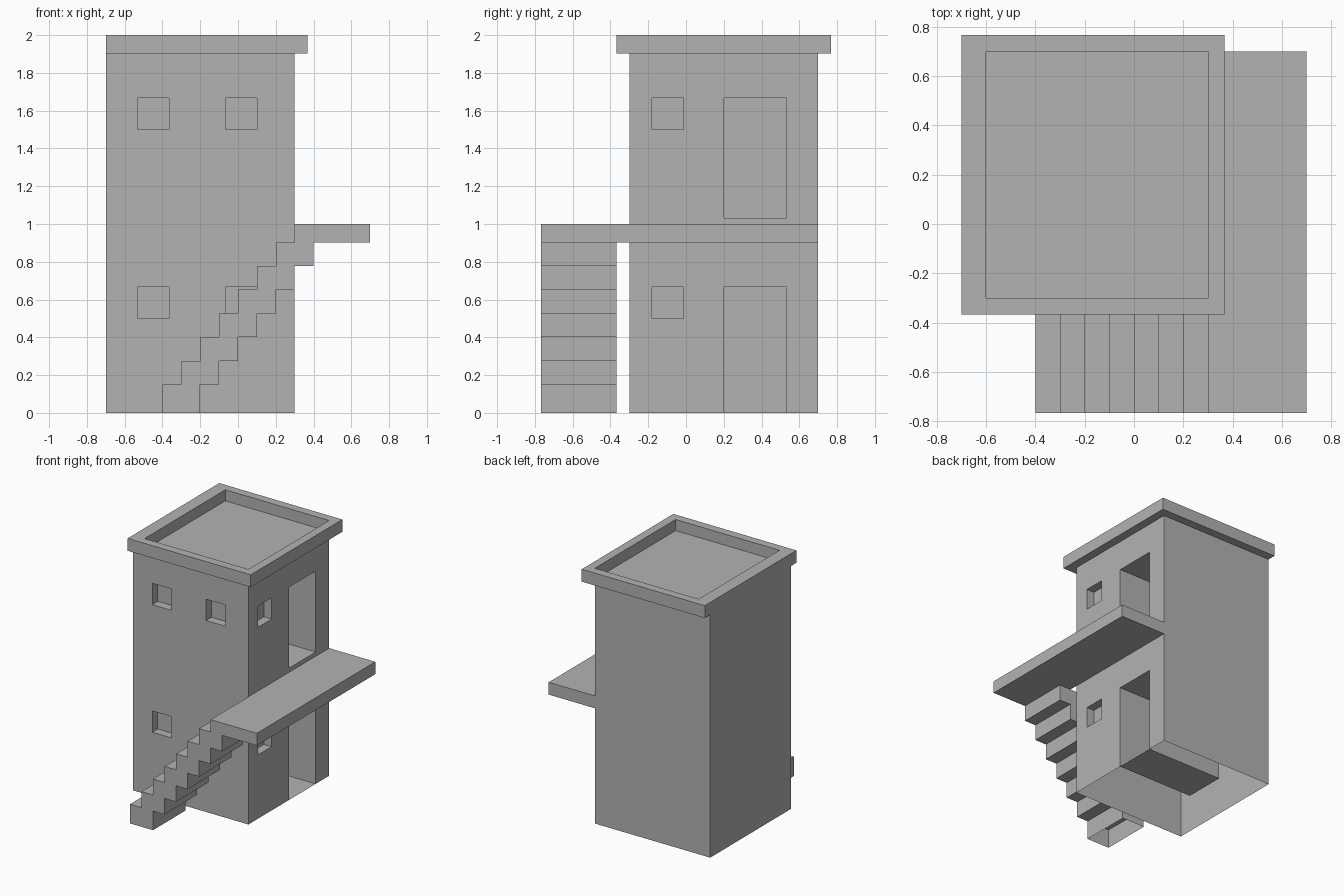
import bpy
import bmesh
from mathutils import Vector

cube = bpy.data.objects.get("Cube")
if cube:
    bpy.data.objects.remove(cube, do_unlink=True)

plaster = bpy.data.materials.new("grey_plaster")
plaster.use_nodes = True
GREY = (0.45, 0.45, 0.45, 1)
plaster.diffuse_color = GREY
plaster.node_tree.nodes["Principled BSDF"].inputs["Base Color"].default_value = GREY


def finish(name, bm):
    mesh = bpy.data.meshes.new(name)
    bm.to_mesh(mesh)
    bm.free()
    mesh.materials.append(plaster)
    obj = bpy.data.objects.new(name, mesh)
    bpy.context.collection.objects.link(obj)
    return obj


def add_box(bm, lo, hi, skip=(), inward=False):
    """Box from corner to corner; skip holds (axis, side) pairs left open."""
    ends = (lo, hi)
    for axis in range(3):
        u, v = (axis + 1) % 3, (axis + 2) % 3
        for side in (0, 1):
            if (axis, side) in skip:
                continue
            loop = []
            for a, b in ((0, 0), (1, 0), (1, 1), (0, 1)):
                p = Vector()
                p[axis], p[u], p[v] = ends[side][axis], ends[a][u], ends[b][v]
                loop.append(bm.verts.new(p))
            if (side == 0) != inward:
                loop.reverse()
            bm.faces.new(loop)


def cut_recess(bm, lo, hi, axis):
    """Open the face at hi[axis] and line the hole with an inward box."""
    def wall():
        return [f for f in bm.faces if abs(f.normal[axis]) > 0.9
                and abs(f.calc_center_median()[axis] - opening) < 1e-4]

    opening = hi[axis] if axis != 1 else lo[axis]
    across = [a for a in range(3) if a != axis]
    bm.normal_update()
    for a in across:
        for corner in (lo, hi):
            faces = wall()
            geom = set(faces)
            for f in faces:
                geom.update(f.edges)
                geom.update(f.verts)
            normal = Vector()
            normal[a] = 1
            bmesh.ops.bisect_plane(bm, geom=list(geom), dist=1e-5,
                                   plane_co=corner, plane_no=normal)
            bm.normal_update()
    inside = [f for f in wall() if all(
        lo[a] < f.calc_center_median()[a] < hi[a] for a in across)]
    bmesh.ops.delete(bm, geom=inside, context='FACES')
    add_box(bm, lo, hi, skip=[(axis, 0 if axis == 1 else 1)], inward=True)


X0, X1, Y0, Y1 = -0.7, 0.3, -0.3, 0.7
ROOF, DECK = 1.903, 0.903
WINDOW, REVEAL = 0.167, 0.067

# House shell, open underneath, with windows and deep doorways on both floors
bm = bmesh.new()
add_box(bm, (X0, Y0, 0), (X1, Y1, ROOF), skip=[(2, 0), (2, 1)])
for floor in (0, 1):
    z = floor + 0.5
    for x in (-0.533, -0.067):
        cut_recess(bm, (x, Y0, z), (x + WINDOW, Y0 + REVEAL, z + WINDOW), 1)
    y = -0.18
    cut_recess(bm, (X1 - REVEAL, y, z), (X1, y + WINDOW, z + WINDOW), 0)
    sill = 1.033 if floor else 0
    cut_recess(bm, (-0.367, 0.2, sill), (X1, 0.533, floor + 0.667), 0)
finish("house_walls", bm)

# Overhanging roof slab with a sunken top
bm = bmesh.new()
add_box(bm, (X0, -0.367, ROOF), (0.367, 0.767, 2))
cut_recess(bm, (-0.6, Y0, 1.913), (X1, Y1, 2), 2)
finish("flat_roof", bm)

# Landing along the side of the house
bm = bmesh.new()
add_box(bm, (X1, -0.767, DECK), (0.7, Y1, 1))
finish("landing", bm)

# Stair flight: stepped profile above and below, open at the ground
STEPS, TREAD, RISE = 7, 0.1, 0.1255
upper, lower = [], []
z = 0
for i in range(STEPS):
    x = -0.4 + i * TREAD
    top = DECK - (STEPS - 1 - i) * RISE
    upper += [(x, z), (x, top)]
    lower += [(x + 2 * TREAD, z), (x + 2 * TREAD, top)]
    z = top
outline = upper + lower[::-1]
bm = bmesh.new()
front = [bm.verts.new((x, -0.767, z)) for x, z in outline]
back = [bm.verts.new((x, -0.367, z)) for x, z in outline]
bm.faces.new(front)
bm.faces.new(back[::-1])
for i in range(len(outline) - 1):
    bm.faces.new((front[i], front[i + 1], back[i + 1], back[i]))
bmesh.ops.recalc_face_normals(bm, faces=bm.faces[:])
finish("stairs", bm)
